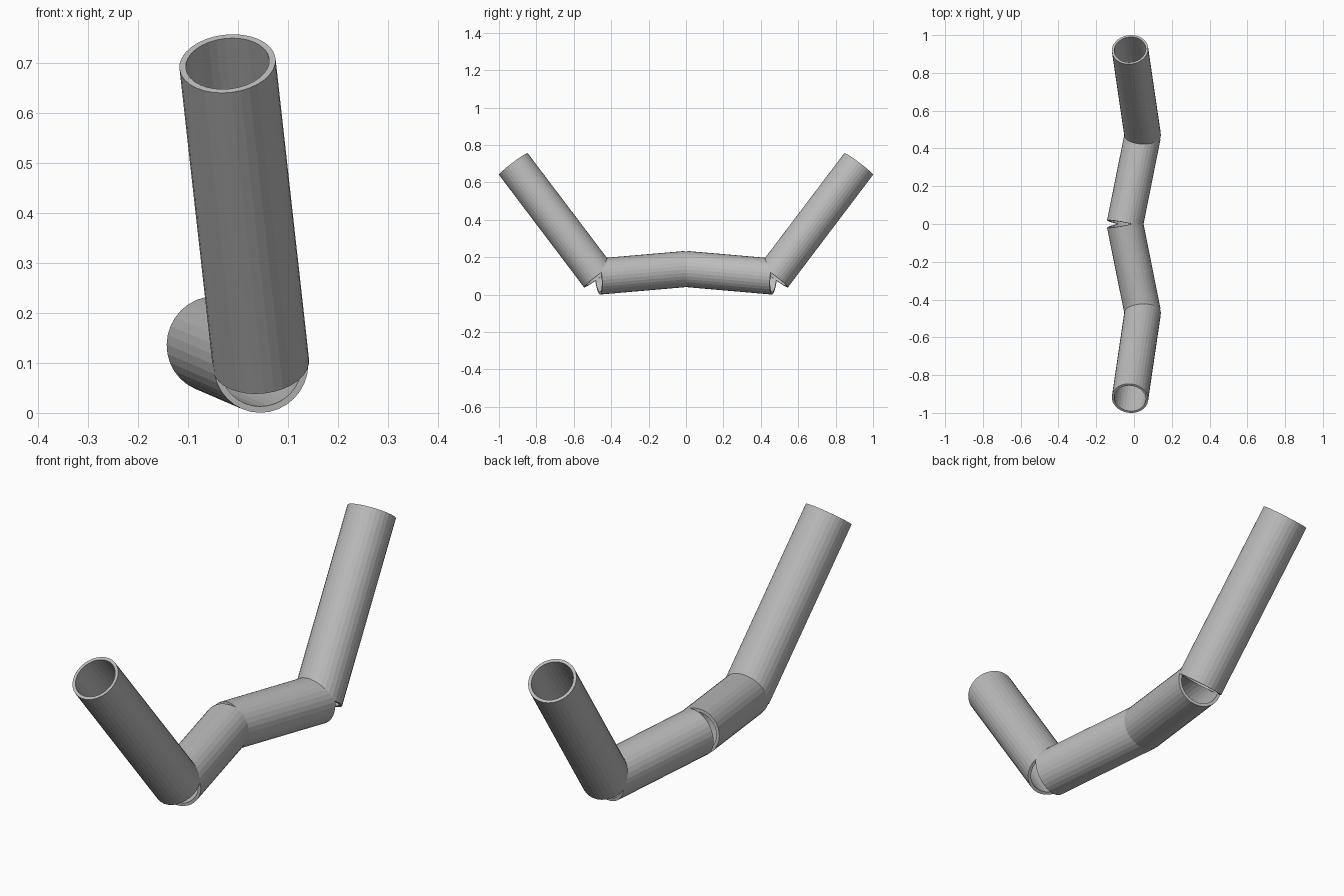
import bpy
from mathutils import Vector

cube = bpy.data.objects.get("Cube")
if cube:
    bpy.data.objects.remove(cube, do_unlink=True)

OUTER_RADIUS = 0.0965
WALL = 0.0125
SIDES = 32

# Plain grey metal
grey = bpy.data.materials.new("grey_metal")
grey.use_nodes = True
colour = (0.5, 0.5, 0.5, 1)
grey.diffuse_color = colour
grey.node_tree.nodes["Principled BSDF"].inputs["Base Color"].default_value = colour


def tube(name, start, end):
    """Open hollow tube with square-cut ends, running from start to end."""
    start, end = Vector(start), Vector(end)
    axis = end - start
    bpy.ops.mesh.primitive_cylinder_add(
        vertices=SIDES, radius=OUTER_RADIUS, depth=axis.length,
        end_fill_type='NOTHING', location=(start + end) / 2,
        rotation=axis.to_track_quat('Z', 'Y').to_euler())
    obj = bpy.context.object
    obj.name = name
    obj.data.materials.append(grey)
    wall = obj.modifiers.new("wall", 'SOLIDIFY')
    wall.thickness = WALL
    wall.offset = -1
    return obj


# Centre-line joints; the front and back halves mirror each other
middle = (-0.048, 0, 0.137)
for side, sign in (("front", -1), ("back", 1)):
    elbow = (0.046, sign * 0.468, 0.0965)
    tip = (-0.021, sign * 0.923, 0.698)
    tube(side + "_base_tube", middle, elbow)
    tube(side + "_arm_tube", elbow, tip)
